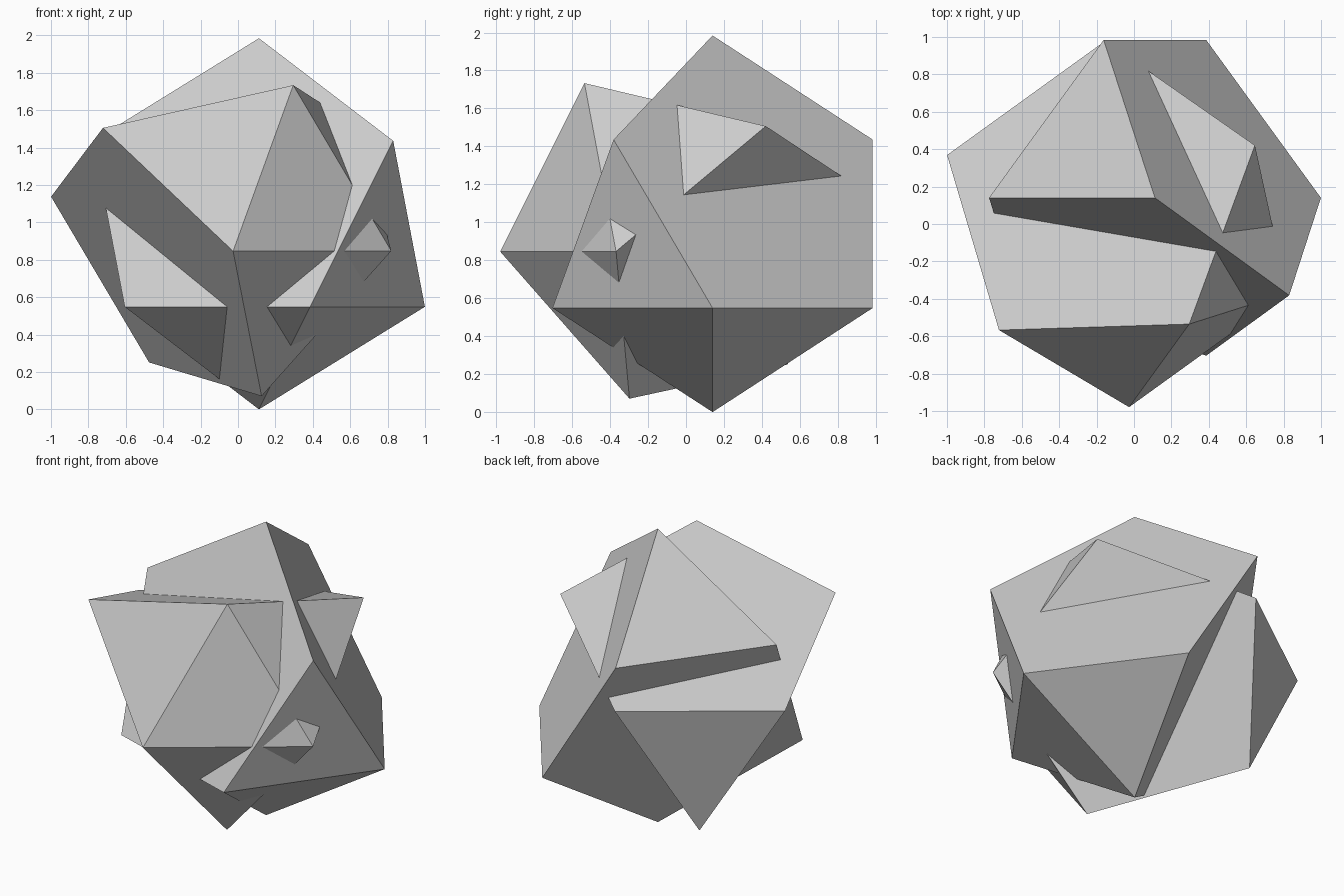
import bpy
import bmesh
from mathutils import Matrix, Vector

cube = bpy.data.objects.get("Cube")
if cube:
    bpy.data.objects.remove(cube, do_unlink=True)

R = 0.992

# Single stone grey material
grey = bpy.data.materials.new("stone_grey")
grey.use_nodes = True
grey.diffuse_color = (0.6, 0.6, 0.6, 1)
grey.node_tree.nodes["Principled BSDF"].inputs["Base Color"].default_value = (0.6, 0.6, 0.6, 1)

# Corners sliced off the twenty-sided solid, as directions from its centre
CUT_A = Vector((-0.2764, -0.8506, 0.4472))
CUT_B = Vector((0.7236, 0.5257, 0.4472))
CUT_C = Vector((-0.7236, 0.5257, -0.4472))


def frame(a, b):
    """Orthonormal axes spanned by two directions."""
    x = (a.normalized() + b.normalized()).normalized()
    y = (a.normalized() - b.normalized()).normalized()
    return Matrix((x, y, x.cross(y))).transposed()


def crystal(name, centre, first_cut, second_cut):
    """Icosahedron with three corners cut to flat pentagons."""
    bm = bmesh.new()
    bmesh.ops.create_icosphere(bm, subdivisions=1, radius=1)
    bmesh.ops.rotate(bm, verts=bm.verts, cent=(0, 0, 0),
                     matrix=Matrix.Diagonal((-1, -1, 1)))
    cut = [v for v in bm.verts
           if any(v.co.dot(d) > 0.95 for d in (CUT_A, CUT_B, CUT_C))]
    bmesh.ops.delete(bm, geom=cut, context='VERTS')
    bmesh.ops.delete(bm, geom=bm.faces[:], context='FACES_ONLY')
    bmesh.ops.convex_hull(bm, input=bm.verts[:])
    bmesh.ops.dissolve_limit(bm, angle_limit=0.02, verts=bm.verts[:], edges=bm.edges[:])
    turn = frame(first_cut, second_cut) @ frame(CUT_A, CUT_B).transposed()
    bm.transform(Matrix.Translation(centre) @ turn.to_4x4() @ Matrix.Scale(R, 4))
    bmesh.ops.recalc_face_normals(bm, faces=bm.faces[:])
    mesh = bpy.data.meshes.new(name)
    bm.to_mesh(mesh)
    bm.free()
    mesh.materials.append(grey)
    obj = bpy.data.objects.new(name, mesh)
    bpy.context.collection.objects.link(obj)
    return obj


# Upright crystal and the tilted one growing through it
crystal("upright_crystal", (0.112, 0.14, R), CUT_A, CUT_B)
crystal("tilted_crystal", (-0.09, 0, R),
        Vector((-0.73, -0.42, -0.518)), Vector((-0.21, 0.30, 0.922)))
